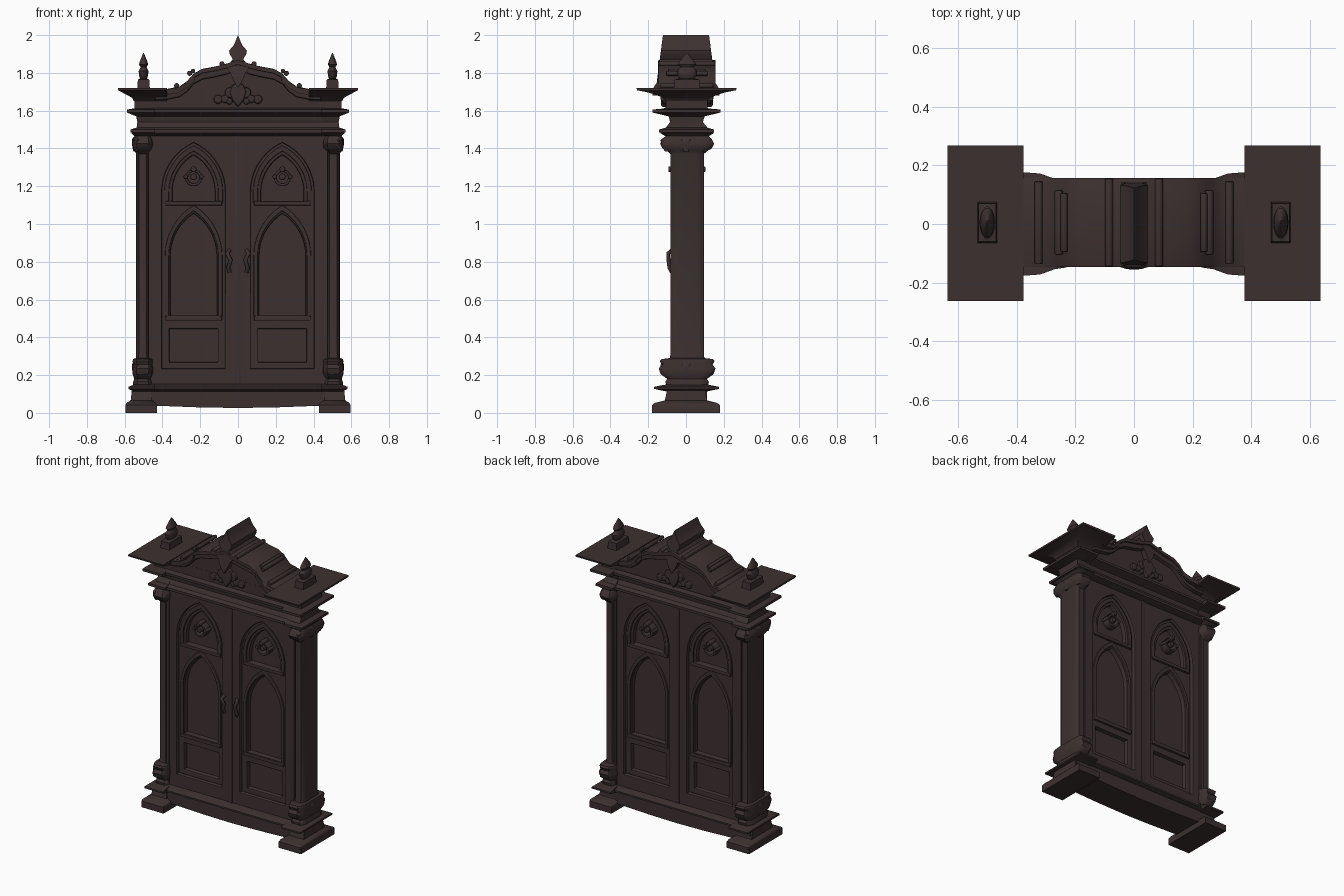
import bpy, bmesh, math
from mathutils import Matrix

if "Cube" in bpy.data.objects:
    bpy.data.objects.remove(bpy.data.objects["Cube"])

wood = bpy.data.materials.new("dark walnut")
wood.use_nodes = True
COLOUR = (0.046, 0.030, 0.030, 1)
wood.diffuse_color = COLOUR
bsdf = wood.node_tree.nodes["Principled BSDF"]
bsdf.inputs["Base Color"].default_value = COLOUR
bsdf.inputs["Roughness"].default_value = 0.8


def finish(name, mesh, angle=35):
    ob = bpy.data.objects.new(name, mesh)
    bpy.context.collection.objects.link(ob)
    mesh.materials.clear()
    mesh.materials.append(wood)
    bpy.ops.object.select_all(action='DESELECT')
    ob.select_set(True)
    bpy.context.view_layer.objects.active = ob
    bpy.ops.object.shade_smooth_by_angle(angle=math.radians(angle))
    return ob


def loft_rows(name, rows):
    """Skin a list of equal rings of points and cap both ends."""
    bm = bmesh.new()
    rows = [[bm.verts.new(p) for p in row] for row in rows]
    n = len(rows[0])
    for a, b in zip(rows, rows[1:]):
        for i in range(n):
            bm.faces.new((a[i], a[(i + 1) % n], b[(i + 1) % n], b[i]))
    bm.faces.new(rows[0])
    bm.faces.new(rows[-1])
    bmesh.ops.recalc_face_normals(bm, faces=bm.faces)
    mesh = bpy.data.meshes.new(name)
    bm.to_mesh(mesh)
    bm.free()
    return finish(name, mesh)


def loft(name, levels, ring, cx=0, cy=0):
    """Stack of scaled rings; each level is (z, x size, y size)."""
    return loft_rows(name, [[(cx + hx * u, cy + hy * v, z) for u, v in ring]
                            for z, hx, hy in levels])


SQUARE = [(-1, -1), (1, -1), (1, 1), (-1, 1)]
OUTWARD = [(0, -1), (1, -1), (1, 1), (0, 1)]
CHAMFERED = [(-.6, -1), (.6, -1), (.92, -.84), (1, -.6), (1, .6), (.92, .84),
             (.6, 1), (-.6, 1), (-1, .68), (-1, -.68)]
ROUND = [(math.cos(math.tau * i / 20), math.sin(math.tau * i / 20)) for i in range(20)]


def converted(name, cu, angle=35):
    tmp = bpy.data.objects.new(name + "_outline", cu)
    bpy.context.collection.objects.link(tmp)
    mesh = bpy.data.meshes.new_from_object(tmp.evaluated_get(bpy.context.evaluated_depsgraph_get()))
    bpy.data.objects.remove(tmp)
    return finish(name, mesh, angle)


def slab(name, outlines, half_depth, cy=0.005, bevel=0.0):
    """Front-plane outlines (later ones are holes) extruded along y."""
    cu = bpy.data.curves.new(name, 'CURVE')
    cu.dimensions, cu.fill_mode = '2D', 'BOTH'
    cu.extrude, cu.bevel_depth, cu.offset = half_depth - bevel, bevel, -bevel
    cu.bevel_resolution = 1
    for pts in outlines:
        sp = cu.splines.new('POLY')
        sp.points.add(len(pts) - 1)
        for p, (x, z) in zip(sp.points, pts):
            p.co = (x, z, 0, 1)
        sp.use_cyclic_u = True
    ob = converted(name, cu)
    ob.data.transform(Matrix.Translation((0, cy, 0)) @ Matrix.Rotation(math.pi / 2, 4, 'X'))
    return ob


def tube(name, path, radius):
    cu = bpy.data.curves.new(name, 'CURVE')
    cu.dimensions, cu.bevel_depth, cu.bevel_resolution = '3D', radius, 2
    cu.use_fill_caps = True
    sp = cu.splines.new('POLY')
    sp.points.add(len(path) - 1)
    for p, co in zip(sp.points, path):
        p.co = (*co, 1)
    return converted(name, cu, 60)


def rect(x0, x1, z0, z1):
    return [(x0, z0), (x1, z0), (x1, z1), (x0, z1)]


def arch(cx, w, z0, spring, top, n=9):
    """Pointed arch outline."""
    h = top - spring
    r = (w * w + h * h) / (2 * w)
    end = math.asin(h / r)
    half = [(w, z0)] + [(w - r + r * math.cos(end * i / n), spring + r * math.sin(end * i / n))
                        for i in range(n + 1)]
    return [(cx + x, z) for x, z in half] + [(cx - x, z) for x, z in half[-2::-1]]


def mirrored(half):
    return half + [(-x, z) for x, z in reversed(half) if x > 0]


def disc(cx, cz, r, n=14):
    return [(cx + r * math.cos(math.tau * i / n), cz + r * math.sin(math.tau * i / n))
            for i in range(n)]


SIDES = (("left", 1), ("right", -1))

# Body: thin panel core and door leaves with arched openings
DOOR = .235
slab("panel_core", [rect(-.46, .46, .14, 1.5)], .03)
slab("door_leaves", [rect(-.475, .475, .14, 1.5)]
     + [arch(s * DOOR, .168, .235, 1.17, 1.43) for _, s in SIDES], .082, bevel=.006)
for side, s in SIDES:
    c = s * DOOR
    # Tracery: stepped layers, the upper ones narrower
    slab(side + "_tracery", [arch(c, .17, .233, 1.17, 1.432), arch(c, .113, 1.12, 1.17, 1.365),
                             arch(c, .123, .51, .83, 1.055), rect(c - .128, c + .128, .27, .445)],
         .06, bevel=.008)
    slab(side + "_upper_arch_moulding", [arch(c, .155, 1.11, 1.17, 1.415), arch(c, .13, 1.118, 1.17, 1.385)],
         .07, bevel=.006)
    slab(side + "_lower_arch_moulding", [arch(c, .152, .51, .83, 1.1), arch(c, .13, .515, .83, 1.068)],
         .07, bevel=.006)
    for z in (1.11, .5):
        slab(side + "_crossbar", [rect(c - .15, c + .15, z - .012, z + .012)], .074, bevel=.006)
    # Rosettes on both faces
    for y in (-1, 1):
        slab(side + "_rosette_ring", [disc(c, 1.245, .046), disc(c, 1.245, .03)], .035, .005 + y * .045, .006)
        for x, z, r in ((0, 1.25, .018), (-.042, 1.25, .012), (.042, 1.25, .012), (0, 1.29, .016)):
            slab(side + "_rosette_petal", [disc(c + x, z, r, 10)], .035, .005 + y * (.05 + max(0, z - 1.25) / 3), .006)
    # Door handle, front only
    x = s * .045
    tube(side + "_handle", [(x, -.075, .86), (x + s * .012, -.095, .845), (x - s * .006, -.093, .81),
                            (x + s * .006, -.088, .77), (x, -.075, .745)], .011)
    slab(side + "_frame_strip", [rect(s * .465 - .01, s * .465 + .01, .15, 1.48)], .088, bevel=.004)

slab("centre_strip", [rect(-.014, .014, .15, 1.47)], .088, bevel=.006)

# Side pillars with base and capital, deeper than wide
COLUMN = [(.14, .05, .11), (.165, .05, .115), (.18, .044, .105), (.205, .053, .14), (.235, .055, .15),
          (.255, .051, .135), (.275, .053, .145), (.285, .05, .135), (.29, .036, .092),
          (.31, .034, .088), (1.37, .034, .088), (1.385, .04, .105), (1.4, .05, .13),
          (1.425, .055, .143), (1.45, .05, .13), (1.465, .044, .115), (1.48, .058, .14), (1.5, .06, .14)]
FINIAL = [(1.71, .034, .07), (1.765, .03, .065), (1.77, .018, .04), (1.785, .024, .052),
          (1.81, .026, .055), (1.83, .016, .035), (1.845, .024, .05), (1.86, .02, .04),
          (1.905, .002, .004)]
# These grow outward from a fixed inner edge
PLINTH_LEDGE = [(.112, .11, .1), (.127, .14, .172), (.138, .14, .172), (.15, .11, .11)]
FRIEZE = [(1.47, .08, .1), (1.485, .127, .145), (1.5, .127, .145), (1.51, .094, .11),
          (1.54, .09, .087), (1.57, .096, .095), (1.59, .145, .18), (1.606, .145, .18),
          (1.612, .105, .11), (1.66, .105, .11)]
CORNICE = [(1.65, .175, .11), (1.668, .185, .125), (1.685, .215, .165), (1.698, .24, .21),
           (1.708, .26, .262), (1.72, .26, .265)]
for side, s in SIDES:
    loft(side + "_pillar", COLUMN, CHAMFERED, s * .505, .006)
    for z in (1.425, .235):
        for y in (-.1, 0, .1):
            loft(side + "_leaf", [(z - .04, .008, .012), (z - .01, .014, .03), (z + .02, .016, .035),
                                  (z + .035, .008, .015)], ROUND, s * (.546 - abs(y) * .1), y)
    # Feet and plinth blocks
    loft(side + "_foot", [(0, .083, .18), (.042, .083, .18), (.053, .078, .165), (.066, .056, .112),
                          (.12, .05, .1)], SQUARE, s * .512)
    for part, levels, inner in (("plinth_ledge", PLINTH_LEDGE, .44), ("frieze_block", FRIEZE, .443),
                                ("cornice", CORNICE, .376)):
        loft(side + "_" + part, [(z, s * w, d) for z, w, d in levels], OUTWARD, s * inner, .003)
    # Finials
    loft(side + "_finial_base", FINIAL[:2], SQUARE, s * .5, .005)
    loft(side + "_finial", FINIAL[1:], ROUND, s * .5, .005)

# Plinth board with a gently bowed underside
slab("plinth", [mirrored([(0, .026), (.2, .029), (.44, .038), (.555, .045), (.555, .125)])], .105)
loft("plinth_ledge", [(.112, .5, .1), (.127, .5, .135), (.138, .5, .135), (.152, .5, .09)], SQUARE)

# Entablature between the end blocks
loft("entablature", [(1.465, .46, .085), (1.483, .46, .125), (1.5, .46, .125), (1.512, .46, .1),
                     (1.54, .46, .085), (1.57, .46, .09), (1.59, .46, .14), (1.606, .46, .14),
                     (1.615, .46, .108), (1.68, .46, .108)], SQUARE)

# Arched pediment: recessed field, swept moulding and a thin upper lip
CREST = [(.44, 1.705), (.37, 1.71), (.31, 1.722), (.27, 1.75), (.235, 1.79), (.19, 1.815),
         (.12, 1.828), (.07, 1.84), (0, 1.862)]


def band(top, bottom):
    return mirrored([(x, z + top) for x, z in CREST]) + \
        [(-x, z - bottom) for x, z in CREST] + [(x, z - bottom) for x, z in CREST[-2::-1]]


slab("pediment_field", [mirrored([(.44, 1.62)] + [(x, z - .01) for x, z in CREST])], .112)
slab("pediment_moulding", [band(0, .05)], .14, bevel=.008)
slab("pediment_lip", [band(.006, .018)], .152, bevel=.004)
for side, s in SIDES:
    # Flared return where the moulding meets the cornice
    loft_rows(side + "_cornice_return",
              [[(s * x, v * y, z - dz) for v, dz in ((-1, 0), (1, 0), (1, .03), (-1, .03))]
               for x, y, z in ((.23, .148, 1.785), (.27, .154, 1.75), (.32, .172, 1.722), (.4, .178, 1.71))])
    # Crest scrolls running from front to back
    for x, z, r, d in ((.325, 1.732, .014, .14), (.256, 1.798, .014, .11),
                       (.238, 1.81, .012, .1), (.085, 1.848, .014, .15)):
        slab(side + "_crest_scroll", [disc(s * x, z, r, 10)], d, bevel=.004)
    # Scrollwork in the pediment field
    for x, z, r in ((.04, 1.695, .03), (.07, 1.662, .022), (.105, 1.66, .024), (.045, 1.65, .018)):
        slab(side + "_field_scroll", [disc(s * x, z, r)], .13, bevel=.01)
slab("field_shield", [mirrored([(0, 1.62), (.03, 1.655), (.045, 1.7), (.03, 1.735), (0, 1.75)])], .138, bevel=.01)

# Central crown: a leaf-shaped spire tapering in depth towards the top
crown = slab("crown", [mirrored([(0, 1.72), (.025, 1.76), (.04, 1.8), (.06, 1.825), (.042, 1.855),
                                 (.028, 1.872), (.044, 1.9), (.047, 1.918), (.024, 1.945),
                                 (.012, 1.97), (0, 2.0)])], .155, cy=0)
for v in crown.data.vertices:
    v.co.y *= 1 - .85 * max(0, v.co.z - 1.75)
